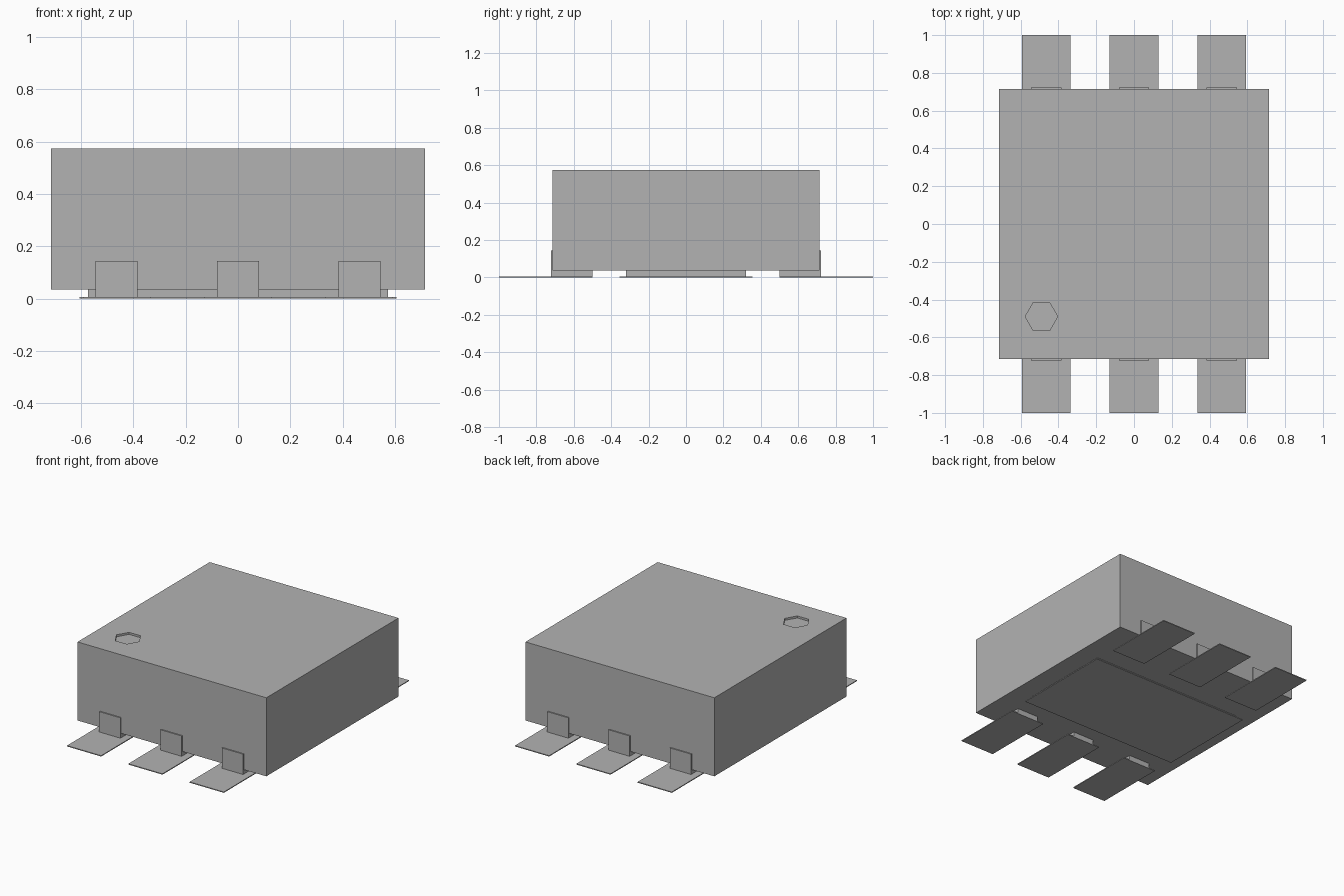
import bpy
import bmesh

cube = bpy.data.objects.get("Cube")
if cube:
    bpy.data.objects.remove(cube, do_unlink=True)

# Single plain grey
grey = bpy.data.materials.new("plain grey")
grey.use_nodes = True
tone = (0.45, 0.45, 0.45, 1)
grey.diffuse_color = tone
grey.node_tree.nodes["Principled BSDF"].inputs["Base Color"].default_value = tone


def add_object(name, bm):
    bmesh.ops.recalc_face_normals(bm, faces=bm.faces)
    mesh = bpy.data.meshes.new(name)
    bm.to_mesh(mesh)
    bm.free()
    mesh.materials.append(grey)
    obj = bpy.data.objects.new(name, mesh)
    bpy.context.collection.objects.link(obj)
    return obj


def extrude_profile(name, profile, x0, x1):
    """Closed (y, z) outline swept along x."""
    bm = bmesh.new()
    face = bm.faces.new([bm.verts.new((x0, y, z)) for y, z in profile])
    swept = bmesh.ops.extrude_face_region(bm, geom=[face])["geom"]
    verts = [g for g in swept if isinstance(g, bmesh.types.BMVert)]
    bmesh.ops.translate(bm, verts=verts, vec=(x1 - x0, 0, 0))
    return add_object(name, bm)


def box(name, x0, x1, y0, y1, z0, z1):
    return extrude_profile(name, [(y0, z0), (y1, z0), (y1, z1), (y0, z1)], x0, x1)


HALF = 0.714     # half width of the housing
BASE = 0.036     # underside of the housing
TOP = 0.573
PAD = 0.006      # pad thickness

# Housing with a shallow six-sided corner marker
housing = box("housing", -HALF, HALF, -HALF, HALF, BASE, TOP)
bpy.ops.mesh.primitive_cylinder_add(vertices=6, radius=0.086, depth=0.028,
                                    location=(-0.49, -0.49, TOP),
                                    rotation=(0, 0, 0.5236))
cutter = bpy.context.object
cutter.name = "marker_cutter"
cutter.hide_render = True
cut = housing.modifiers.new("marker recess", "BOOLEAN")
cut.operation = "DIFFERENCE"
cut.solver = "EXACT"
cut.object = cutter
bpy.context.view_layer.objects.active = housing
bpy.ops.object.modifier_apply(modifier=cut.name)
bpy.data.objects.remove(cutter, do_unlink=True)

# Central heat plate on its wide pad
box("heat_plate", -0.573, 0.573, -0.32, 0.32, PAD, BASE)
box("centre_pad", -0.605, 0.605, -0.355, 0.355, 0, PAD)

# Three L-shaped leads and flat pads on the front and back
lead = [(0.5, PAD), (0.722, PAD), (0.722, 0.145),
        (HALF, 0.145), (HALF, BASE), (0.5, BASE)]
for side, sign in (("front", -1), ("back", 1)):
    for spot, x in (("right", -0.464), ("middle", 0), ("left", 0.464)):
        outline = [(sign * y, z) for y, z in lead]
        extrude_profile(f"{side}_{spot}_lead", outline, x - 0.08, x + 0.08)
        box(f"{side}_{spot}_pad", x - 0.129, x + 0.129, sign * 0.5, sign, 0, PAD)
